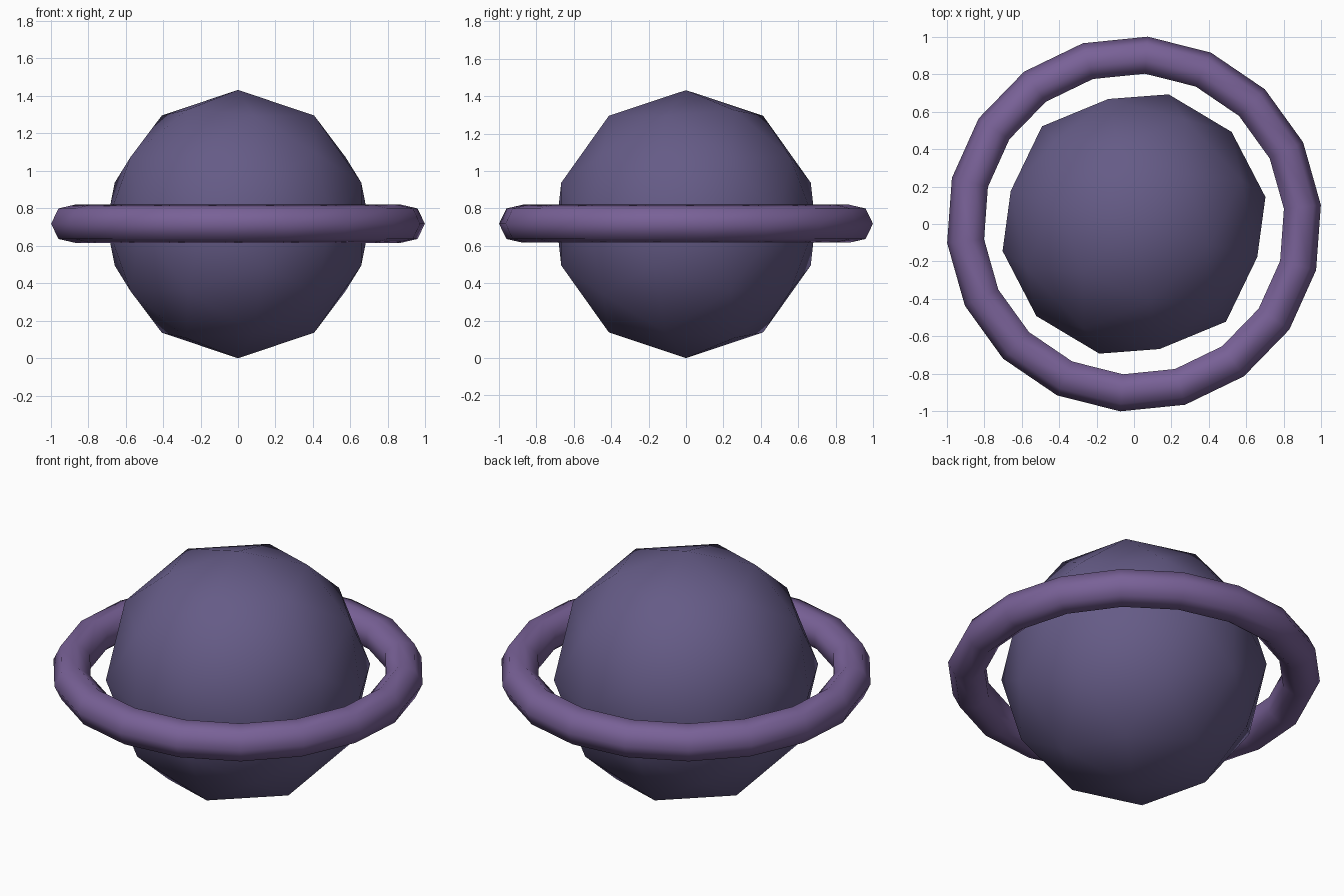
import bpy
from math import radians, atan, sqrt

if "Cube" in bpy.data.objects:
    bpy.data.objects.remove(bpy.data.objects["Cube"])

CENTRE = (0, 0, 0.716)


def finish(name, colour):
    """Name, colour and smooth the active object."""
    ob = bpy.context.object
    ob.name = name
    mat = bpy.data.materials.new(name + "_paint")
    mat.diffuse_color = (*colour, 1)
    mat.use_nodes = True
    mat.node_tree.nodes["Principled BSDF"].inputs["Base Color"].default_value = mat.diffuse_color
    ob.data.materials.append(mat)
    bpy.ops.object.shade_smooth()
    return ob


# Globe: low-poly icosphere tipped so an edge midpoint points straight up
tip = atan((1 + sqrt(5)) / 2) - radians(90)
bpy.ops.mesh.primitive_ico_sphere_add(
    subdivisions=2, radius=0.716, location=CENTRE,
    rotation=(0, tip, radians(43.3)))
finish("globe", (0.13, 0.105, 0.24))

# Ring: seven-sided tube floating around the globe
bpy.ops.mesh.primitive_torus_add(
    major_segments=18, minor_segments=7,
    major_radius=0.898, minor_radius=0.1042,
    location=(0, 0, 0.718), rotation=(0, 0, radians(5.8)))
finish("ring", (0.19, 0.12, 0.31))
